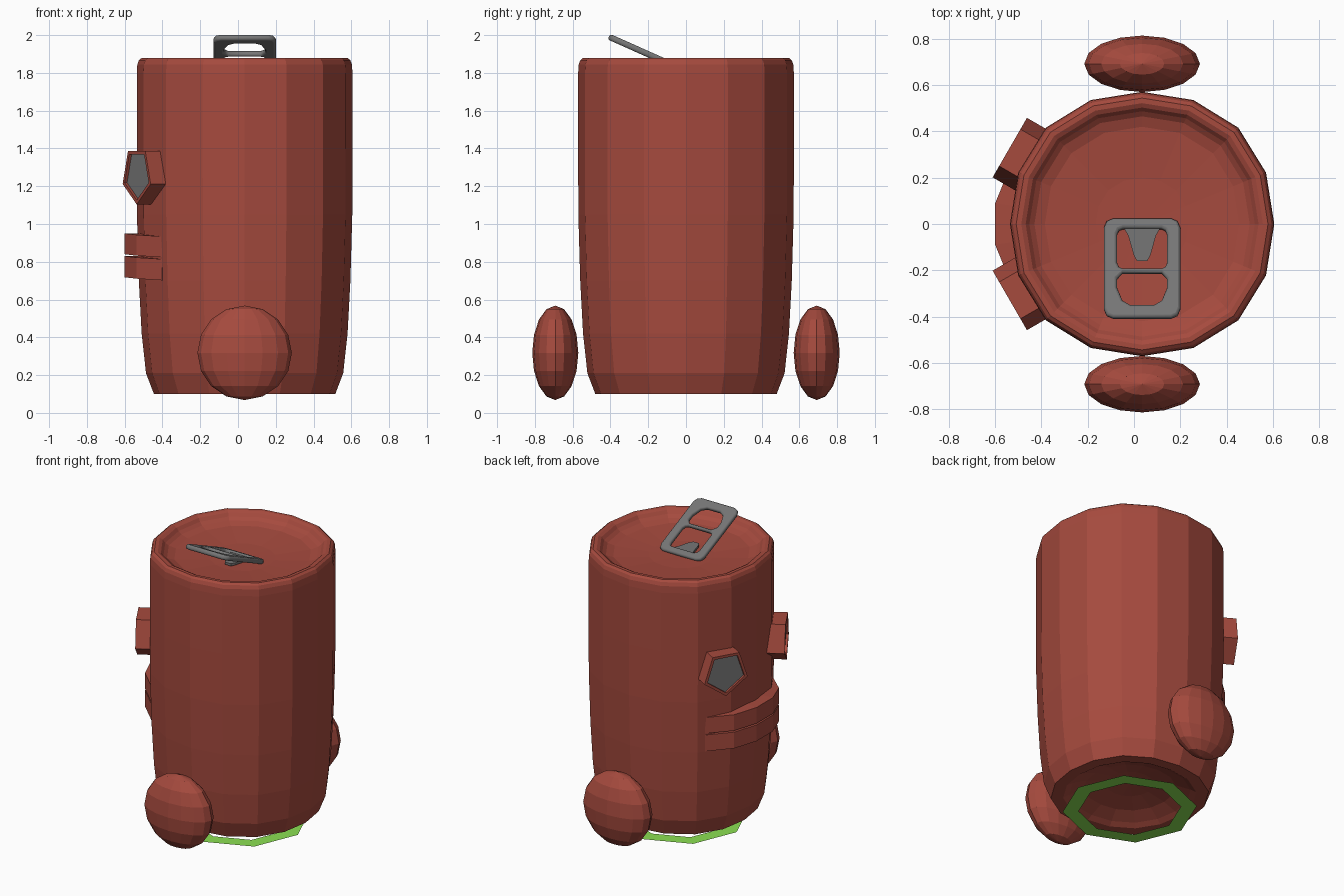
import bpy, bmesh, math
from mathutils import Vector, Matrix

if "Cube" in bpy.data.objects:
    bpy.data.objects.remove(bpy.data.objects["Cube"])

CX = 0.035  # axis of the can


def material(name, rgb):
    m = bpy.data.materials.new(name)
    m.diffuse_color = (*rgb, 1)
    m.use_nodes = True
    m.node_tree.nodes["Principled BSDF"].inputs["Base Color"].default_value = m.diffuse_color
    return m


RED = material("brick_red", (0.38, 0.069, 0.048))
GREY = material("metal_grey", (0.18, 0.18, 0.18))
GREEN = material("leaf_green", (0.26, 0.74, 0.085))


def finish(bm, name, *mats):
    bmesh.ops.recalc_face_normals(bm, faces=bm.faces)
    me = bpy.data.meshes.new(name)
    bm.to_mesh(me)
    bm.free()
    for m in mats:
        me.materials.append(m)
    ob = bpy.data.objects.new(name, me)
    bpy.context.collection.objects.link(ob)
    return ob


def circle(bm, r, z, n, bulge=0.0):
    ring = []
    for i in range(n):
        t = 2 * math.pi * i / n
        rr = r * (1 + bulge * math.sin(2 * t) ** 2)  # slightly fuller on the diagonals
        ring.append(bm.verts.new((CX + rr * math.cos(t), rr * math.sin(t), z)))
    return ring


def bridge(bm, a, b):
    n = len(a)
    for i in range(n):
        bm.faces.new((a[i], a[(i + 1) % n], b[(i + 1) % n], b[i]))


# Can body: turned profile with hollow base and dished lid
profile = [(0.15, 0.18), (0.28, 0.155), (0.37, 0.12), (0.405, 0.1), (0.48, 0.1),
           (0.522, 0.21), (0.545, 0.42), (0.56, 0.7), (0.57, 1.05), (0.571, 1.4),
           (0.571, 1.8), (0.568, 1.845), (0.559, 1.868), (0.544, 1.88), (0.522, 1.88),
           (0.503, 1.87), (0.487, 1.85), (0.465, 1.833), (0.42, 1.818), (0.2, 1.8)]
bm = bmesh.new()
rings = [circle(bm, r, z, 16, 0.03) for r, z in profile]
for a, b in zip(rings, rings[1:]):
    bridge(bm, a, b)
for ring, z in ((rings[0], 0.19), (rings[-1], 1.796)):
    tip = bm.verts.new((CX, 0, z))
    for i in range(16):
        bm.faces.new((ring[i], ring[(i + 1) % 16], tip))
finish(bm, "can_body", RED)

# Flat octagonal ring under the can
bm = bmesh.new()
bridge(bm, circle(bm, 0.42, 0, 8), circle(bm, 0.32, 0, 8))
finish(bm, "base_ring", GREEN)

# Feet: flattened balls on both sides
for side, label in ((-1, "front"), (1, "back")):
    bm = bmesh.new()
    bmesh.ops.create_uvsphere(
        bm, u_segments=16, v_segments=8, radius=1,
        matrix=Matrix.Translation((CX, side * 0.692, 0.318)) @ Matrix.Diagonal((0.25, 0.122, 0.25, 1)))
    finish(bm, label + "_foot", RED)

# Eyes: pentagonal tubes with a recessed grey pane
for side, label in ((-1, "front"), (1, "back")):
    az = math.radians(180 - side * 30)
    out = Vector((math.cos(az), math.sin(az), 0))
    across = Vector((-out.y, out.x, 0))
    mid = Vector((CX, 0, 1.26))
    bm = bmesh.new()

    def pentagon(r, depth):
        pts = []
        for i in range(5):
            t = 2 * math.pi * i / 5
            pts.append(bm.verts.new(mid + out * depth + across * r * math.sin(t)
                                    - Vector((0, 0, r * math.cos(t)))))
        return pts

    loops = [pentagon(r, d) for r, d in ((0.156, 0.5), (0.156, 0.66), (0.134, 0.66), (0.134, 0.645))]
    for a, b in zip(loops, loops[1:]):
        bridge(bm, a, b)
    bm.faces.new(loops[0])
    bm.faces.new(loops[-1]).material_index = 1
    finish(bm, label + "_eye", RED, GREY)

# Lips: two crescent bands wrapped round the can
arc = [(-40, 0.572), (-23, 0.622), (-8, 0.641), (8, 0.641), (23, 0.622), (40, 0.572)]
for z0, z1, label in ((0.84, 0.95, "upper_lip"), (0.718, 0.83, "lower_lip")):
    bm = bmesh.new()
    sections = []
    for deg, r in arc:
        c, s = math.cos(math.radians(deg)), math.sin(math.radians(deg))
        drop = 0.016 * (abs(deg) - 8) / 32
        sections.append([bm.verts.new((CX - rr * c, rr * s, z - drop))
                         for rr, z in ((0.53, z0), (r, z0), (r, z1), (0.53, z1))])
    for a, b in zip(sections, sections[1:]):
        bridge(bm, a, b)
    bm.faces.new(sections[0])
    bm.faces.new(sections[-1])
    finish(bm, label, RED)

# Pull tab: rounded plate with two openings
TILT = math.radians(24)


def mirrored(half):
    return half + [(-x, y) for x, y in reversed(half)]


def chamfered(x, y0, y1, c):
    k = c * 0.3
    return mirrored([(x - c, y0), (x - k, y0 + k), (x, y0 + c),
                     (x, y1 - c), (x - k, y1 - k), (x - c, y1)])


outlines = [chamfered(0.165, -0.405, 0.025, 0.04),
            mirrored([(0.05, -0.35), (0.085, -0.33), (0.108, -0.275), (0.108, -0.235), (0.085, -0.21)]),
            chamfered(0.108, -0.192, -0.018, 0.025)]
curve = bpy.data.curves.new("pull_tab", "CURVE")
curve.dimensions = "2D"
curve.fill_mode = "BOTH"
curve.extrude = 0.005
curve.bevel_depth = 0.011
curve.bevel_resolution = 1
curve.offset = -0.011
for pts in outlines:
    sp = curve.splines.new("POLY")
    sp.points.add(len(pts) - 1)
    for p, (x, y) in zip(sp.points, pts):
        p.co = (x, (y - 0.025) / math.cos(TILT), 0, 1)
    sp.use_cyclic_u = True
curve.materials.append(GREY)
tab = bpy.data.objects.new("pull_tab", curve)
bpy.context.collection.objects.link(tab)
tab.location = (CX, 0.022, 1.8)
tab.rotation_euler = (-TILT, 0, 0)
bpy.context.view_layer.objects.active = tab
tab.select_set(True)
bpy.ops.object.convert(target="MESH")

# Tongue: tapered plate bent down from the tab to lie on the lid
bm = bmesh.new()
shape = mirrored([(0.022, -0.16), (0.036, -0.135), (0.06, -0.05), (0.08, -0.015)])
low, high = ([bm.verts.new((CX + x, y, z)) for x, y in shape] for z in (1.806, 1.822))
bridge(bm, low, high)
bm.faces.new(low)
bm.faces.new(high)
finish(bm, "tab_tongue", GREY)
